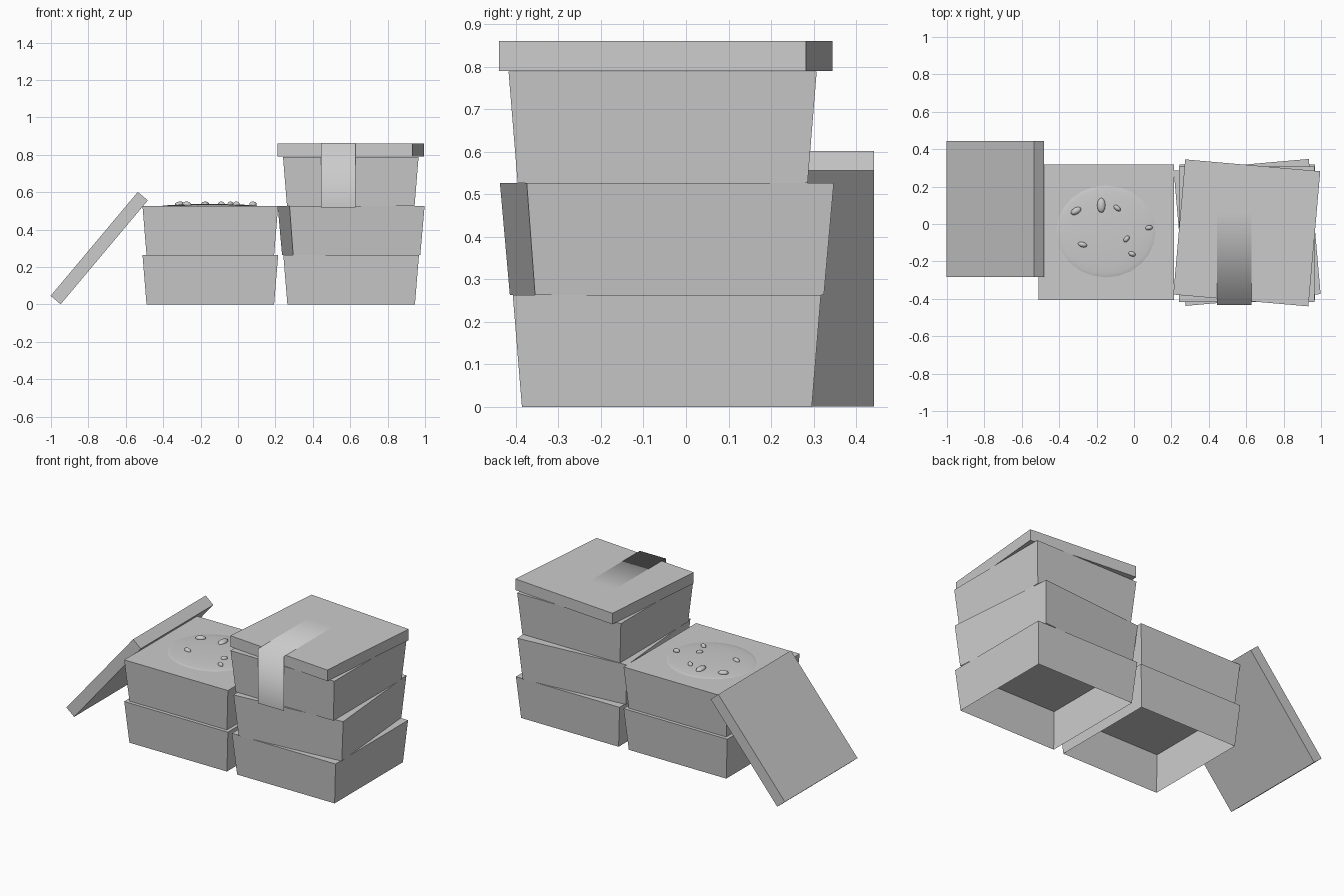
import bpy, bmesh, math
from mathutils import Matrix, Vector

cube = bpy.data.objects.get("Cube")
if cube:
    bpy.data.objects.remove(cube, do_unlink=True)

grey = bpy.data.materials.new("plain grey")
grey.use_nodes = True
COLOR = (0.6, 0.6, 0.6, 1)
grey.diffuse_color = COLOR
grey.node_tree.nodes["Principled BSDF"].inputs["Base Color"].default_value = COLOR


def finish(name, bm, smooth=False):
    mesh = bpy.data.meshes.new(name)
    for f in bm.faces:
        f.smooth = smooth
    bm.to_mesh(mesh)
    bm.free()
    mesh.materials.append(grey)
    obj = bpy.data.objects.new(name, mesh)
    bpy.context.collection.objects.link(obj)
    return obj


def tub(name, x, y, z, turn=0, height=0.263):
    """Tapered carton: four flared walls and a top, open underneath."""
    bm = bmesh.new()
    bmesh.ops.create_cube(bm, size=2)
    for v in bm.verts:
        half = 0.3625 if v.co.z > 0 else 0.341
        v.co = Vector((v.co.x * half, v.co.y * half, height if v.co.z > 0 else 0))
    bottom = [f for f in bm.faces if f.normal.z < -0.9]
    bmesh.ops.delete(bm, geom=bottom, context='FACES_ONLY')
    obj = finish(name, bm)
    obj.location = (x, y, z)
    obj.rotation_euler.z = math.radians(turn)


def lid(name, location, rotation):
    """Flat square lid slab."""
    bm = bmesh.new()
    bmesh.ops.create_cube(bm, size=1)
    bmesh.ops.scale(bm, vec=(0.725, 0.725, 0.07), verts=bm.verts)
    obj = finish(name, bm)
    obj.location = location
    obj.rotation_euler = [math.radians(a) for a in rotation]


# Left stack
tub("left_lower_box", -0.148, -0.045, 0)
tub("left_upper_box", -0.148, -0.045, 0.263)

# Right stack, each layer slightly turned
tub("right_lower_box", 0.605, -0.045, 0)
tub("right_middle_box", 0.605, -0.045, 0.263, 5)
tub("right_upper_box", 0.603, -0.055, 0.526)
lid("stack_lid", (0.603, -0.0475, 0.825), (0, 0, -5))

# Lid leaning against the left stack
lid("leaning_lid", (-0.742, 0.08, 0.301), (0, -50, 0))

# Label strip folded over the lid edge, softly shaded
bm = bmesh.new()
path = [(0.07, 0.8625), (-0.434, 0.8625), (-0.434, 0.517)]
rows = [[bm.verts.new((x, y, z)) for x in (0.445, 0.627)] for y, z in path]
for a, b in zip(rows, rows[1:]):
    bm.faces.new((a[0], b[0], b[1], a[1]))
finish("label_strip", bm, True)

# Low filling just breaking through the open box top
bm = bmesh.new()
bmesh.ops.create_uvsphere(bm, u_segments=24, v_segments=12, radius=1,
                          matrix=Matrix.Translation((-0.15, -0.04, 0.521))
                          @ Matrix.Diagonal((0.28, 0.26, 0.016, 1)))
finish("filling_mound", bm, True)

# Small pieces on the filling: x, y, length, width, turn
pieces = [(-0.31, 0.07, 0.03, 0.018, 30), (-0.175, 0.1, 0.04, 0.022, 90),
          (-0.09, 0.085, 0.022, 0.013, -40), (-0.04, -0.08, 0.02, 0.013, 50),
          (0.08, -0.02, 0.02, 0.013, 10), (-0.01, -0.16, 0.02, 0.013, -20),
          (-0.275, -0.11, 0.025, 0.014, -15)]
bm = bmesh.new()
for x, y, length, width, turn in pieces:
    place = (Matrix.Translation((x, y, 0.535))
             @ Matrix.Rotation(math.radians(turn), 4, 'Z')
             @ Matrix.Diagonal((length, width, 0.015, 1)))
    bmesh.ops.create_uvsphere(bm, u_segments=12, v_segments=8, radius=1, matrix=place)
finish("filling_pieces", bm, True)
